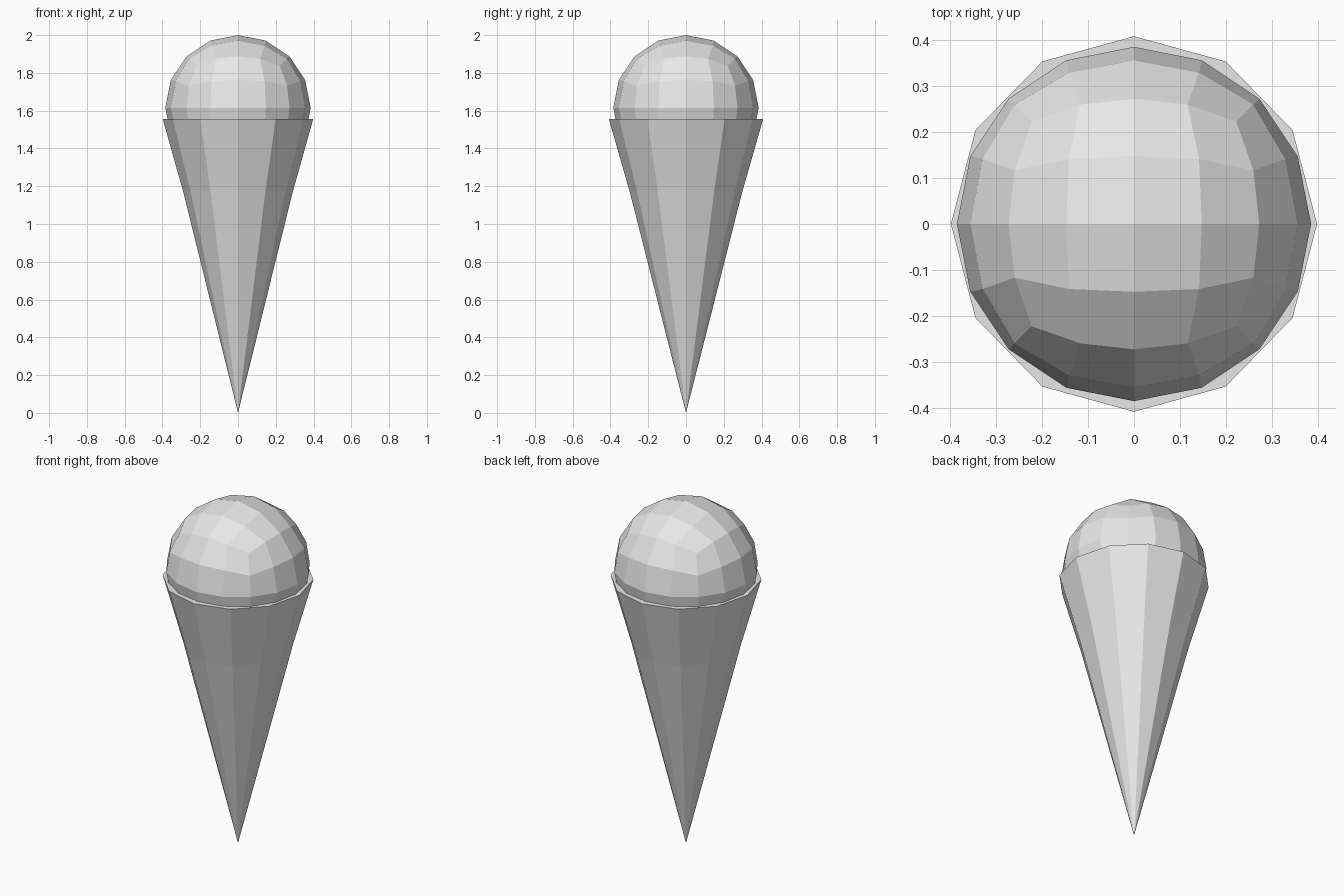
import bpy, bmesh
from math import sin, cos, pi

default = bpy.data.objects.get("Cube")
if default:
    bpy.data.objects.remove(default, do_unlink=True)

# One plain material for everything
grey = bpy.data.materials.new("light grey")
grey.use_nodes = True
colour = (0.8, 0.8, 0.8, 1.0)
grey.diffuse_color = colour
for node in grey.node_tree.nodes:
    if node.type == "BSDF_PRINCIPLED":
        node.inputs["Base Color"].default_value = colour


def add_object(name, bm):
    bmesh.ops.recalc_face_normals(bm, faces=bm.faces[:])
    mesh = bpy.data.meshes.new(name)
    bm.to_mesh(mesh)
    bm.free()
    mesh.materials.append(grey)
    obj = bpy.data.objects.new(name, mesh)
    bpy.context.collection.objects.link(obj)
    return obj


# Cone: twelve flat sides, a slight flare near the rim, closed flat top
SIDES = 12
bm = bmesh.new()
tip = bm.verts.new((0, 0, 0))
rings = []
for rx, ry, z in [(0.29, 0.298, 1.17), (0.398, 0.408, 1.555)]:
    angles = [2 * pi * i / SIDES for i in range(SIDES)]
    rings.append([bm.verts.new((rx * cos(a), ry * sin(a), z)) for a in angles])
lower, rim = rings
for i in range(SIDES):
    j = (i + 1) % SIDES
    bm.faces.new((tip, lower[j], lower[i]))
    bm.faces.new((lower[i], lower[j], rim[j], rim[i]))
bm.faces.new(rim)
add_object("cone", bm)

# Scoop: a cube split twice and pushed out to a sphere each time
RADIUS = 0.385
bm = bmesh.new()
bmesh.ops.create_cube(bm, size=1)
for step in range(2):
    bmesh.ops.subdivide_edges(bm, edges=bm.edges[:], cuts=1, use_grid_fill=True)
    for v in bm.verts:
        v.co = v.co.normalized() * RADIUS
scoop = add_object("scoop", bm)
scoop.location.z = 2 - RADIUS
